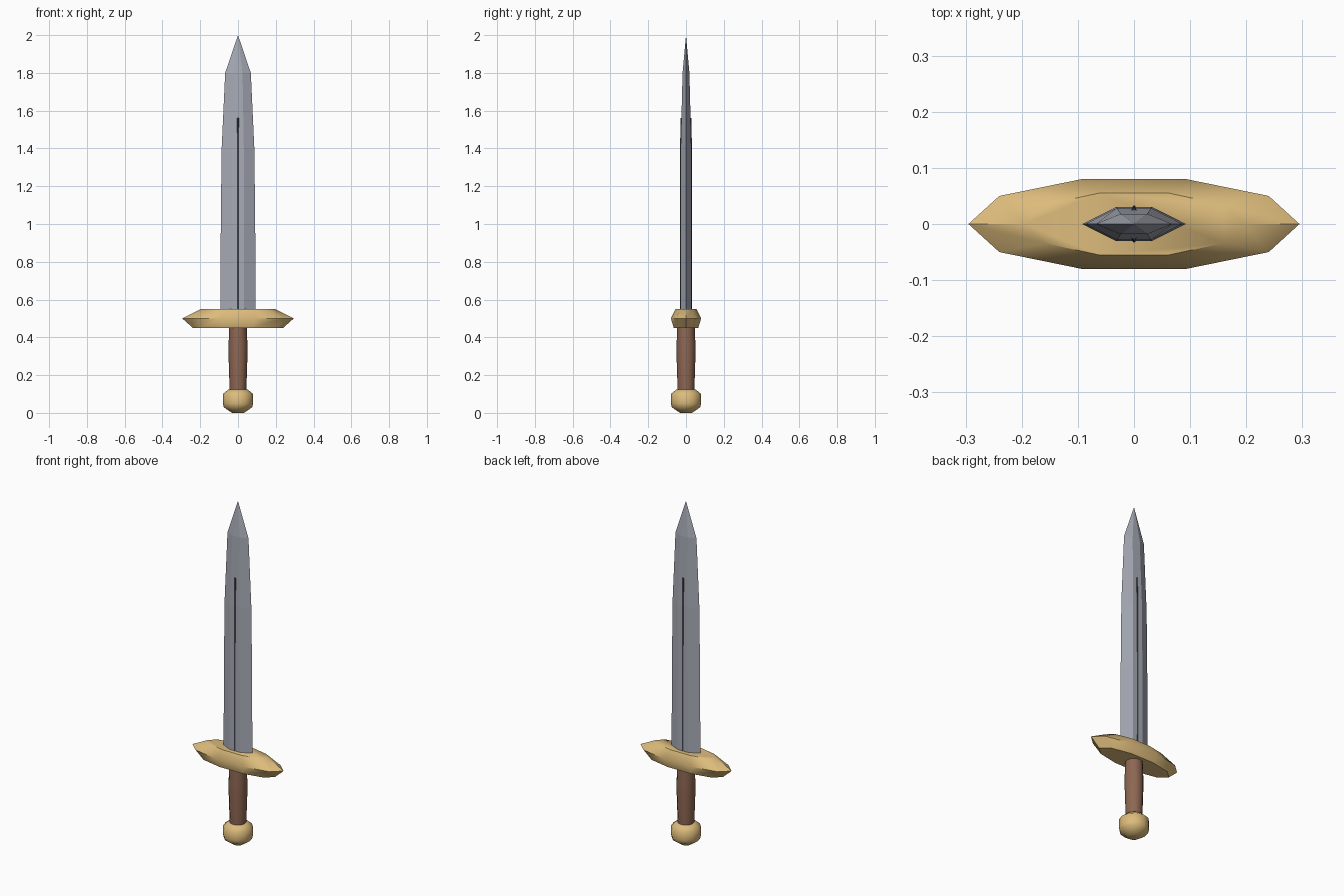
import bpy, bmesh, math

if "Cube" in bpy.data.objects:
    bpy.data.objects.remove(bpy.data.objects["Cube"], do_unlink=True)


def material(name, rgb):
    m = bpy.data.materials.new(name)
    m.use_nodes = True
    m.diffuse_color = (*rgb, 1)
    m.node_tree.nodes["Principled BSDF"].inputs["Base Color"].default_value = (*rgb, 1)
    return m


steel = material("steel", (0.39, 0.41, 0.47))
dark_steel = material("dark steel", (0.06, 0.065, 0.08))
gold = material("gold", (0.72, 0.50, 0.20))
leather = material("brown leather", (0.27, 0.135, 0.085))


def loft(name, outline, rings, mat, smooth_angle=None):
    """Stack scaled copies of an outline; each ring is (z, x scale, y scale)."""
    bm = bmesh.new()
    loops = []
    for z, sx, sy in rings:
        if sx == 0:
            loops.append([bm.verts.new((0, 0, z))])
        else:
            loops.append([bm.verts.new((x * sx, y * sy, z)) for x, y in outline])
    n = len(outline)
    for low, high in zip(loops, loops[1:]):
        for i in range(n):
            j = (i + 1) % n
            top = [high[0]] if len(high) == 1 else [high[j], high[i]]
            bm.faces.new([low[i], low[j]] + top)
    for end in (loops[0], loops[-1]):
        if len(end) > 2:
            bm.faces.new(end)
    bmesh.ops.recalc_face_normals(bm, faces=bm.faces)
    mesh = bpy.data.meshes.new(name)
    bm.to_mesh(mesh)
    bm.free()
    mesh.materials.append(mat)
    obj = bpy.data.objects.new(name, mesh)
    bpy.context.collection.objects.link(obj)
    if smooth_angle:
        bpy.ops.object.select_all(action='DESELECT')
        obj.select_set(True)
        bpy.context.view_layer.objects.active = obj
        bpy.ops.object.shade_smooth_by_angle(angle=math.radians(smooth_angle))
    return obj


def circle(n, offset=0.0):
    return [(math.cos(math.tau * (i + offset) / n), math.sin(math.tau * (i + offset) / n))
            for i in range(n)]


# Blade: flattened hexagon tapering to a point
blade_outline = [(0.093, 0), (0.033, 0.03), (-0.033, 0.03),
                 (-0.093, 0), (-0.033, -0.03), (0.033, -0.03)]
loft("blade", blade_outline,
     [(0.53, 1, 1), (1.0, 0.98, 1), (1.4, 0.93, 0.95), (1.8, 0.73, 0.6), (2.0, 0, 0)], steel)

# Dark centre line on both faces of the blade
for side, label in ((-1, "front"), (1, "back")):
    ridge = [(0.006, side * 0.027), (0, side * 0.033), (-0.006, side * 0.027)]
    strip = loft(label + "_blade_groove", ridge,
                 [(0.54, 1, 1), (1.4, 1, 0.96), (1.56, 1, 0.85)], dark_steel)

# Crossguard: ten-sided lens, widest at mid height
guard_outline = [(0.295, 0), (0.24, 0.05), (0.093, 0.08), (-0.093, 0.08), (-0.24, 0.05),
                 (-0.295, 0), (-0.24, -0.05), (-0.093, -0.08), (0.093, -0.08), (0.24, -0.05)]
loft("crossguard", guard_outline,
     [(0.45, 0.81, 0.81), (0.5, 1, 1), (0.55, 0.66, 0.69)], gold, 50)

# Grip, with a slight swell in the middle
loft("grip", circle(12),
     [(0.11, 0.044, 0.044), (0.3, 0.05, 0.05), (0.36, 0.05, 0.05), (0.46, 0.046, 0.046)],
     leather, 40)

# Pommel
loft("pommel", circle(12),
     [(0, 0.032, 0.032), (0.03, 0.075, 0.075), (0.05, 0.08, 0.08),
      (0.1, 0.08, 0.08), (0.125, 0.05, 0.05)], gold, 60)
